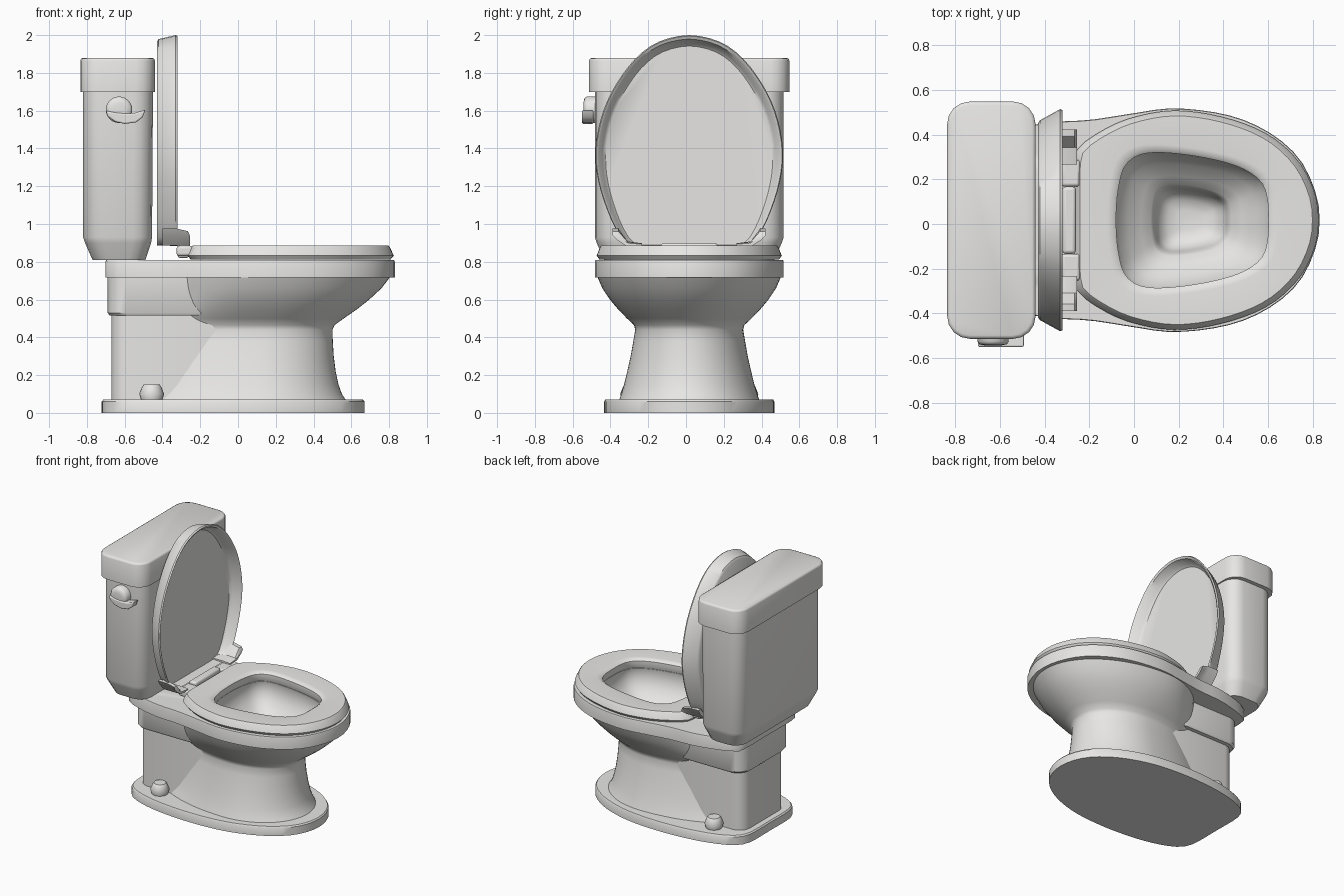
import bpy, bmesh, math
from mathutils import Vector

if "Cube" in bpy.data.objects:
    bpy.data.objects.remove(bpy.data.objects["Cube"])

YC = 0.017  # symmetry plane of the toilet
mat = bpy.data.materials.new("white_ceramic")
mat.diffuse_color = (0.8, 0.795, 0.78, 1)
mat.use_nodes = True
mat.node_tree.nodes["Principled BSDF"].inputs["Base Color"].default_value = mat.diffuse_color


def finish(name, bm, bevel=0.0, angle=35):
    bmesh.ops.recalc_face_normals(bm, faces=bm.faces)
    me = bpy.data.meshes.new(name)
    bm.to_mesh(me)
    bm.free()
    me.materials.append(mat)
    ob = bpy.data.objects.new(name, me)
    bpy.context.collection.objects.link(ob)
    bpy.ops.object.select_all(action='DESELECT')
    ob.select_set(True)
    bpy.context.view_layer.objects.active = ob
    bpy.ops.object.shade_smooth_by_angle(angle=math.radians(angle))
    if bevel:
        m = ob.modifiers.new("bevel", 'BEVEL')
        m.width, m.segments, m.limit_method = bevel, 3, 'ANGLE'
        m.angle_limit = math.radians(40)
    return ob


def loft(name, rings, cap0=True, cap1=True, closed=False, bevel=0.0, angle=35):
    """Skin a list of rings that have equal point counts."""
    bm = bmesh.new()
    vs = [[bm.verts.new(p) for p in r] for r in rings]
    n = len(vs[0])
    pairs = list(zip(vs, vs[1:])) + ([(vs[-1], vs[0])] if closed else [])
    for a, b in pairs:
        for i in range(n):
            j = (i + 1) % n
            bm.faces.new((a[i], a[j], b[j], b[i]))
    if cap0 and not closed:
        bm.faces.new(vs[0])
    if cap1 and not closed:
        bm.faces.new(vs[-1])
    return finish(name, bm, bevel, angle)


def outline(half, n=64):
    """Mirror a half outline, smooth it, and resample it evenly."""
    pts = [Vector(p) for p in half]
    pts += [Vector((p.x, -p.y)) for p in reversed(pts) if p.y > 1e-6]
    m, fine = len(pts), []
    for i in range(m):
        a, b, c, d = (pts[(i + k) % m] for k in (-1, 0, 1, 2))
        for k in range(10):
            t = k / 10
            fine.append(0.5 * (2 * b + (c - a) * t + (2 * a - 5 * b + 4 * c - d) * t * t
                               + (3 * b - a - 3 * c + d) * t ** 3))
    fine.append(fine[0])
    seg = [(q - p).length for p, q in zip(fine, fine[1:])]
    step, out, acc, i = sum(seg) / n, [], 0.0, 0
    for k in range(n):
        while acc + seg[i] < k * step:
            acc += seg[i]
            i += 1
        out.append(fine[i].lerp(fine[i + 1], (k * step - acc) / seg[i]))
    return out


def flat(pts, z, s=1.0, cx=0.25):
    return [(cx + (p.x - cx) * s, YC + p.y * s, z) for p in pts]


def egg(z, back, front, hw, xc=0.12, n=64):
    ring = []
    for i in range(n):
        c, s = math.cos(2 * math.pi * i / n), math.sin(2 * math.pi * i / n)
        ring.append((xc + c * (front - xc if c > 0 else xc - back), YC + hw * s, z))
    return ring


def rrect(z, x0, x1, hw, r=0.1, k=4):
    ring = []
    for q, (cx, cy) in enumerate(((x1 - r, hw - r), (x0 + r, hw - r),
                                  (x0 + r, r - hw), (x1 - r, r - hw))):
        for i in range(k + 1):
            a = math.pi / 2 * (q + i / k)
            ring.append((cx + r * math.cos(a), YC + cy + r * math.sin(a), z))
    return ring


def box(name, x0, x1, y0, y1, z0, z1, bevel=0.015):
    ring = [(x0, y0), (x1, y0), (x1, y1), (x0, y1)]
    return loft(name, [[(x, y, z) for x, y in ring] for z in (z0, z1)], bevel=bevel)


# Foot plate
foot = outline([(.67, 0), (.645, .13), (.57, .245), (.42, .35), (.2, .425), (-.05, .45),
                (-.3, .44), (-.5, .405), (-.64, .35), (-.7, .29), (-.72, .2), (-.72, 0)])
loft("foot_plate", [flat(foot, 0), flat(foot, .06), flat(foot, .07, .988, -.03)])

# Pedestal flaring into the outside of the bowl
loft("pedestal_bowl", [egg(*r) for r in (
    (.07, -.6, .57, .37), (.1, -.58, .55, .36), (.15, -.55, .532, .345), (.22, -.525, .517, .328),
    (.3, -.5, .507, .31), (.38, -.47, .502, .296), (.44, -.45, .50, .286), (.465, -.45, .512, .292),
    (.5, -.445, .56, .33), (.55, -.43, .632, .378), (.6, -.4, .695, .42), (.66, -.385, .76, .46),
    (.725, -.375, .81, .488))], cap1=False, angle=50)

# Rear trap housing
loft("rear_housing", [rrect(z, -.67, .05, .26, .085) for z in (.07, .53)])
loft("rear_shelf", [rrect(.515, -.68, -.12, .29, .1), rrect(.53, -.69, -.12, .30, .1),
                    rrect(.73, -.69, -.12, .30, .1)])

# Rim, tank deck and bowl interior
deck = outline([(.83, 0), (.81, .13), (.735, .28), (.6, .395), (.42, .47), (.18, .5), (-.02, .475),
                (-.2, .448), (-.4, .435), (-.58, .39), (-.67, .35), (-.7, .29), (-.7, 0)])
hole = outline([(.6, 0), (.595, .1), (.56, .18), (.45, .245), (.25, .29), (.06, .3),
                (-.035, .25), (-.07, .14), (-.08, 0)])
loft("rim_and_bowl", [flat(hole, .72, 1.2), flat(deck, .718), flat(deck, .80), flat(deck, .81, .994)]
     + [flat(hole, z, s) for z, s in ((.81, 1.03), (.78, 1.05), (.73, 1.03), (.68, .97), (.63, .84),
                                      (.58, .66), (.55, .53), (.53, .49), (.49, .46), (.45, .41),
                                      (.42, .3), (.41, .15))],
     cap0=False, angle=60)

# Seat ring
seat = outline([(.825, 0), (.805, .13), (.73, .27), (.595, .385), (.4, .46), (.18, .49),
                (-.02, .455), (-.16, .39), (-.25, .32), (-.265, .25), (-.265, 0)])
loft("seat", [flat(hole, .812, 1.03), flat(hole, .84, 1.0), flat(hole, .87, 1.0), flat(hole, .882, 1.05),
              flat(hole, .885, 1.12), flat(seat, .885, .952), flat(seat, .878, .963),
              flat(seat, .832, 1.0), flat(seat, .812, .97)], closed=True, angle=40)

# Raised cover: a shallow dish facing +x
cover = outline([(2.0, 0), (1.97, .15), (1.9, .26), (1.79, .355), (1.65, .435), (1.5, .482),
                 (1.35, .497), (1.2, .475), (1.05, .425), (.95, .375), (.893, .325), (.885, .25),
                 (.885, 0)])


def upright(x, sy, sz, pivot=.95):
    return [(x, YC + p.y * sy, pivot + (p.x - pivot) * sz) for p in cover]


loft("cover", [upright(-.43, .87, .965), upright(-.42, .9, .98), upright(-.33, 1, 1),
               upright(-.32, .99, .995), upright(-.328, .965, .98), upright(-.38, .925, .96),
               upright(-.395, .89, .945)], angle=40)

# Hinges: cover ears continuing the cover's lip, seat lugs and the bar between them
ear = [(.405, .975), (.385, .94), (.335, .885), (.25, .885), (.25, .898), (.325, .908), (.375, .975)]
for side, tag in ((-1, "front"), (1, "back")):
    loft("cover_ear_" + tag, [[(x, YC + side * y, z - drop * (z - .885)) for y, z in ear]
                              for x, drop in ((-.40, 0), (-.32, 0), (-.265, .15), (-.255, .4))])
    y = YC + side * .21
    box("seat_lug_" + tag, -.325, -.24, y - .06, y + .06, .83, .885)
box("hinge_bar", -.32, -.26, YC - .15, YC + .15, .82, .9)

# Tank and tank lid
loft("tank", [rrect(.81, -.77, -.49, .45, .09), rrect(.9, -.81, -.46, .49),
              rrect(.93, -.82, -.455, .5), rrect(1.72, -.82, -.45, .5)], angle=45)
loft("tank_lid", [rrect(1.70, -.835, -.44, .53, .1), rrect(1.865, -.835, -.44, .53, .1),
                  rrect(1.875, -.831, -.444, .526, .096), rrect(1.88, -.82, -.455, .515, .09)], angle=60)

# Flush handle on the -y side: round hub and crescent lever
loft("handle_hub", [[(-.63 + r * math.cos(a * math.pi / 12), y, 1.605 + r * math.sin(a * math.pi / 12))
                     for a in range(24)]
                    for y, r in ((-.47, .07), (-.525, .07), (-.538, .06), (-.543, .035))], angle=50)
lever = [(-.70, 1.6), (-.69, 1.57), (-.65, 1.541), (-.6, 1.53), (-.54, 1.538), (-.505, 1.565),
         (-.49, 1.605), (-.55, 1.587), (-.6, 1.585), (-.65, 1.59)]
loft("handle_lever", [[(x, y, z) for x, z in lever] for y in (-.49, -.55)], bevel=.008)

# Floor bolt caps
for side, tag in ((-1, "front"), (1, "back")):
    rings = []
    for z, r in ((.065, .055), (.1, .066), (.14, .05), (.15, .042)):
        rings.append([(-.457 + r * math.cos(a * math.pi / 10),
                       YC + side * .30 + r * math.sin(a * math.pi / 10), z) for a in range(20)])
    loft("bolt_cap_" + tag, rings, angle=45)
